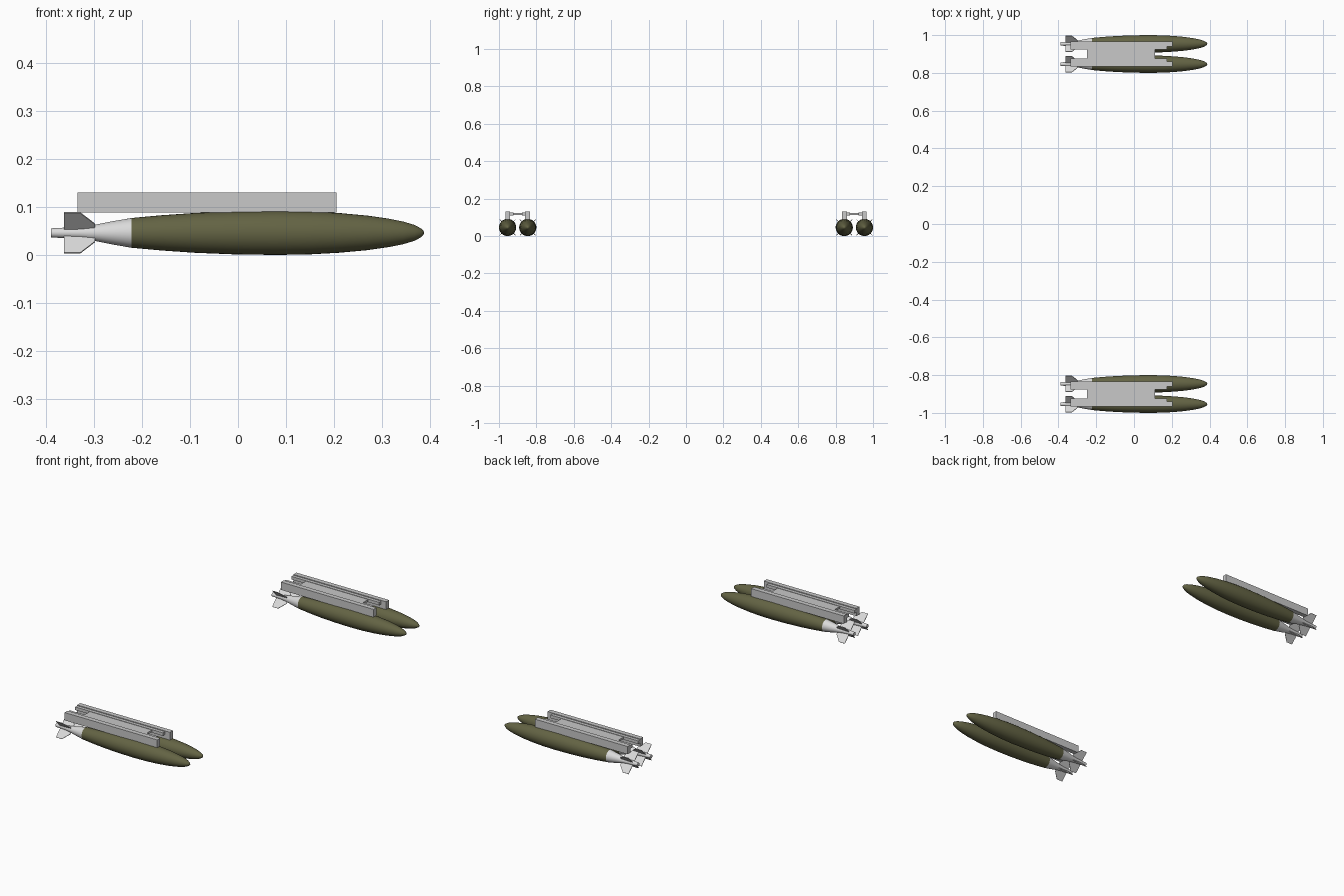
import bpy, bmesh, math
from mathutils import Matrix, Vector

if "Cube" in bpy.data.objects:
    bpy.data.objects.remove(bpy.data.objects["Cube"])


def material(name, rgb):
    m = bpy.data.materials.new(name)
    m.diffuse_color = (*rgb, 1)
    m.use_nodes = True
    m.node_tree.nodes["Principled BSDF"].inputs["Base Color"].default_value = m.diffuse_color
    return m


OLIVE = material("olive green", (0.125, 0.125, 0.057))
TAIL = material("pale grey", (0.70, 0.70, 0.70))
RACK = material("light grey", (0.58, 0.58, 0.58))
ZC = 0.046  # height of the body axis


def finish(bm, name, mat, loc=(0, 0, 0), smooth=False):
    bmesh.ops.recalc_face_normals(bm, faces=bm.faces)
    me = bpy.data.meshes.new(name)
    bm.to_mesh(me)
    bm.free()
    me.materials.append(mat)
    ob = bpy.data.objects.new(name, me)
    ob.location = loc
    bpy.context.collection.objects.link(ob)
    if smooth:
        bpy.ops.object.select_all(action='DESELECT')
        ob.select_set(True)
        bpy.context.view_layer.objects.active = ob
        bpy.ops.object.shade_smooth_by_angle(angle=math.radians(35))
    return ob


def lathe(name, profile, mat, loc, sides=32):
    """Spin (x, radius) points about the x axis."""
    bm = bmesh.new()
    verts = [bm.verts.new((x, 0, r)) for x, r in profile]
    edges = [bm.edges.new(p) for p in zip(verts, verts[1:])]
    bmesh.ops.spin(bm, geom=verts + edges, axis=(1, 0, 0), cent=(0, 0, 0),
                   angle=math.tau, steps=sides)
    bmesh.ops.remove_doubles(bm, verts=bm.verts, dist=1e-5)
    return finish(bm, name, mat, loc, True)


def box(name, x, y, z, mat):
    bm = bmesh.new()
    bmesh.ops.create_cube(bm, size=1)
    for v in bm.verts:
        v.co = Vector((lo + (c + 0.5) * (hi - lo)
                       for c, (lo, hi) in zip(v.co, (x, y, z))))
    return finish(bm, name, mat)


def fins(name, loc):
    """Four swept fins set in an X."""
    outline = [(-0.363, 0.005), (-0.363, 0.0595), (-0.329, 0.0595),
               (-0.298, 0.026), (-0.298, 0.005)]
    bm = bmesh.new()
    for k in range(4):
        rot = Matrix.Rotation(math.radians(45 + 90 * k), 3, 'X')
        face = bm.faces.new([bm.verts.new(rot @ Vector((x, -0.0015, r)))
                             for x, r in outline])
        ext = bmesh.ops.extrude_face_region(bm, geom=[face])
        moved = [g for g in ext["geom"] if isinstance(g, bmesh.types.BMVert)]
        bmesh.ops.translate(bm, verts=moved, vec=rot @ Vector((0, 0.003, 0)))
    return finish(bm, name, TAIL, loc)


body = [(-0.222, 0), (-0.222, 0.031), (-0.16, 0.0367), (-0.09, 0.0415),
        (-0.01, 0.0447), (0.08, 0.046), (0.15, 0.0448), (0.21, 0.0415),
        (0.27, 0.0360), (0.315, 0.0295), (0.345, 0.0235), (0.368, 0.0165),
        (0.382, 0.009), (0.387, 0.004), (0.388, 0)]
tail = [(-0.39, 0), (-0.39, 0.0095), (-0.33, 0.0125), (-0.30, 0.0165),
        (-0.26, 0.0245), (-0.222, 0.031)]

for side, tag in ((-1, "front"), (1, "back")):
    cy = 0.9 * side
    # Two finned bodies per rack
    for off, pos in ((-0.054, "near"), (0.054, "far")):
        loc = (0, cy + off, ZC)
        lathe(f"{tag}_{pos}_body", body, OLIVE, loc)
        lathe(f"{tag}_{pos}_tail_cone", tail, TAIL, loc)
        fins(f"{tag}_{pos}_fins", loc)
    # Rack: two rails with inner ledges joined by a plate
    for s, pos in ((-1, "near"), (1, "far")):
        box(f"{tag}_{pos}_rail", (-0.335, 0.205),
            sorted((cy + s * 0.040, cy + s * 0.065)), (0.089, 0.13), RACK)
        box(f"{tag}_{pos}_rail_ledge", (-0.335, 0.176),
            sorted((cy + s * 0.023, cy + s * 0.040)), (0.110, 0.126), RACK)
    box(f"{tag}_cross_plate", (-0.25, 0.112), (cy - 0.023, cy + 0.023),
        (0.113, 0.124), RACK)
